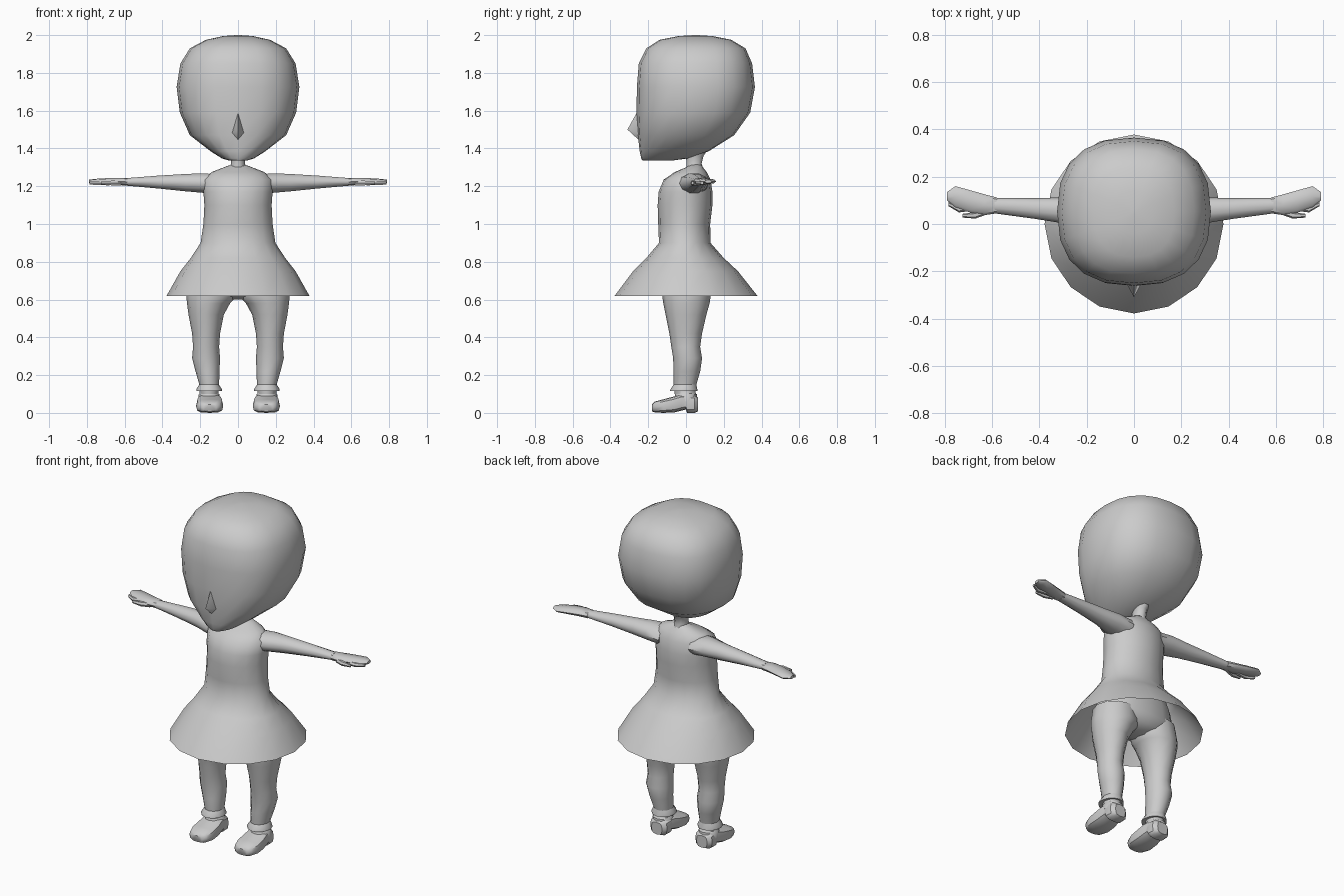
import bpy, bmesh, math
from mathutils import Vector

grey = bpy.data.materials.new("plain grey")
grey.diffuse_color = (0.6, 0.6, 0.6, 1)


def finish(name, bm, angle=50):
    """Turn a bmesh into a smooth shaded object."""
    bmesh.ops.recalc_face_normals(bm, faces=bm.faces)
    mesh = bpy.data.meshes.new(name)
    bm.to_mesh(mesh)
    bm.free()
    mesh.materials.append(grey)
    ob = bpy.data.objects.new(name, mesh)
    bpy.context.collection.objects.link(ob)
    bpy.ops.object.select_all(action='DESELECT')
    ob.select_set(True)
    bpy.context.view_layer.objects.active = ob
    bpy.ops.object.shade_smooth_by_angle(angle=math.radians(angle))
    return ob


def oval(center, u, v, sides, power=2.0):
    """Ring of points on a rounded-square oval spanned by u and v."""
    pts = []
    for i in range(sides):
        a = 2 * math.pi * i / sides
        c, s = math.cos(a), math.sin(a)
        pts.append(Vector(center)
                   + Vector(u) * math.copysign(abs(c) ** (2 / power), c)
                   + Vector(v) * math.copysign(abs(s) ** (2 / power), s))
    return pts


def loft(name, rings, cap_start=True, cap_end=True, angle=50):
    bm = bmesh.new()
    loops = [[bm.verts.new(p) for p in ring] for ring in rings]
    n = len(loops[0])
    for a, b in zip(loops, loops[1:]):
        for i in range(n):
            j = (i + 1) % n
            bm.faces.new((a[i], a[j], b[j], b[i]))
    if cap_start:
        bm.faces.new(loops[0])
    if cap_end:
        bm.faces.new(loops[-1])
    return finish(name, bm, angle)


def upright(name, rows, sides, power=2.0, cx=0, **kw):
    """Rows of (z, half width, front y, back y)."""
    rings = [oval((cx, (f + b) / 2, z), (w, 0, 0), (0, (b - f) / 2, 0), sides, power)
             for z, w, f, b in rows]
    return loft(name, rings, **kw)


# Head: broad rounded skull tapering to a forward chin
upright("head", [
    (1.335, 0.045, -0.23, -0.08), (1.347, 0.085, -0.237, 0.01),
    (1.385, 0.145, -0.245, 0.12), (1.47, 0.255, -0.255, 0.255),
    (1.59, 0.308, -0.262, 0.34), (1.725, 0.325, -0.26, 0.365),
    (1.85, 0.305, -0.25, 0.35), (1.93, 0.255, -0.21, 0.315),
    (1.975, 0.17, -0.14, 0.24), (1.995, 0.08, -0.04, 0.14),
    (2.0, 0.01, 0.04, 0.06)], 20, 2.45)

# Nose: small wedge
bm = bmesh.new()
tip, top, low, left, right = [bm.verts.new(p) for p in (
    (0, -0.31, 1.50), (0, -0.255, 1.60), (0, -0.25, 1.445),
    (-0.035, -0.245, 1.48), (0.035, -0.245, 1.48))]
for tri in ((tip, top, left), (tip, right, top), (tip, left, low), (tip, low, right)):
    bm.faces.new(tri)
finish("nose", bm)

# Neck
upright("neck", [(1.27, 0.05, 0.0, 0.10), (1.32, 0.036, 0.0, 0.085),
                 (1.36, 0.036, -0.002, 0.095), (1.41, 0.05, -0.01, 0.13)], 10)

# Dress: bodice and open flared skirt
upright("dress", [
    (0.62, 0.378, -0.378, 0.378), (0.75, 0.305, -0.28, 0.275),
    (0.82, 0.25, -0.21, 0.20), (0.90, 0.198, -0.143, 0.13),
    (1.0, 0.183, -0.147, 0.128), (1.1, 0.178, -0.15, 0.14),
    (1.17, 0.183, -0.145, 0.14), (1.235, 0.185, -0.118, 0.13),
    (1.275, 0.14, -0.06, 0.11), (1.30, 0.075, 0.0, 0.09),
    (1.315, 0.035, 0.02, 0.08)], 16, 2.0, cap_start=False)

# Hips under the skirt
upright("hips", [(0.60, 0.05, -0.03, 0.06), (0.625, 0.17, -0.10, 0.115),
                 (0.68, 0.25, -0.13, 0.135), (0.78, 0.23, -0.13, 0.13),
                 (0.90, 0.18, -0.12, 0.11)], 16, 2.2)

for side, s in (("left", 1), ("right", -1)):
    # Arm: rows of (x, z centre, z half, front y, back y)
    arm = [(0.10, 1.21, 0.055, -0.06, 0.12), (0.19, 1.217, 0.054, -0.03, 0.12),
           (0.28, 1.219, 0.048, 0.0, 0.112), (0.42, 1.222, 0.036, 0.022, 0.11),
           (0.59, 1.223, 0.021, 0.045, 0.11)]
    loft(side + "_arm", [oval((s * x, (f + b) / 2, z), (0, (b - f) / 2, 0), (0, 0, h), 10)
                         for x, z, h, f, b in arm])

    # Hand: palm that slants backward and narrows to the fingertips
    hand = [(0.58, 1.223, 0.020, 0.045, 0.112), (0.63, 1.225, 0.019, 0.038, 0.125),
            (0.69, 1.226, 0.017, 0.048, 0.142), (0.755, 1.226, 0.013, 0.07, 0.16),
            (0.79, 1.225, 0.009, 0.10, 0.135)]
    loft(side + "_hand", [oval((s * x, (f + b) / 2, z), (0, (b - f) / 2, 0), (0, 0, h), 8, 2.6)
                          for x, z, h, f, b in hand])

    # Thumb and forefinger
    for part, path in (
            ("thumb", ((0.62, 0.055, 0.014), (0.67, 0.037, 0.014), (0.725, 0.035, 0.008))),
            ("forefinger", ((0.68, 0.07, 0.014), (0.74, 0.062, 0.013), (0.785, 0.085, 0.009)))):
        loft(side + "_" + part, [oval((s * x, y, 1.217), (0, r, 0), (0, 0, r), 6)
                                 for x, y, r in path])

    # Leg: rows of (z, inner x, outer x, front y, back y)
    leg = [(0.10, 0.105, 0.20, -0.06, 0.05), (0.15, 0.10, 0.205, -0.066, 0.055),
           (0.22, 0.098, 0.225, -0.066, 0.075), (0.29, 0.095, 0.243, -0.068, 0.085),
           (0.35, 0.10, 0.238, -0.078, 0.075), (0.42, 0.095, 0.243, -0.088, 0.085),
           (0.52, 0.075, 0.262, -0.108, 0.108), (0.58, 0.042, 0.27, -0.12, 0.125),
           (0.615, 0.008, 0.273, -0.125, 0.13), (0.70, 0.008, 0.26, -0.12, 0.12)]
    loft(side + "_leg", [oval((s * (a + b) / 2, (f + k) / 2, z), ((b - a) / 2, 0, 0),
                              (0, (k - f) / 2, 0), 12) for z, a, b, f, k in leg])

    # Trouser cuff and ankle strap
    upright(side + "_cuff", [(0.115, 0.068, -0.085, 0.062), (0.125, 0.068, -0.082, 0.06),
                             (0.15, 0.052, -0.066, 0.055)], 12, cx=s * 0.153)
    upright(side + "_ankle", [(0.06, 0.058, -0.06, 0.06), (0.098, 0.055, -0.058, 0.058),
                              (0.102, 0.05, -0.055, 0.052), (0.12, 0.05, -0.055, 0.05)],
            12, cx=s * 0.153)

    # Shoe: rows of (y, half width, bottom z, top z), with a raised arch before the heel
    shoe = [(-0.18, 0.035, 0.008, 0.045), (-0.165, 0.058, 0.003, 0.06),
            (-0.12, 0.072, 0.0, 0.072), (-0.06, 0.07, 0.003, 0.088),
            (-0.025, 0.064, 0.012, 0.10), (0.0, 0.06, 0.018, 0.10),
            (0.005, 0.06, 0.0, 0.10), (0.045, 0.056, 0.0, 0.095),
            (0.064, 0.035, 0.008, 0.08)]
    loft(side + "_shoe", [oval((s * 0.15, y, (b + t) / 2), (w, 0, 0), (0, 0, (t - b) / 2), 12, 3.2)
                          for y, w, b, t in shoe], angle=40)
